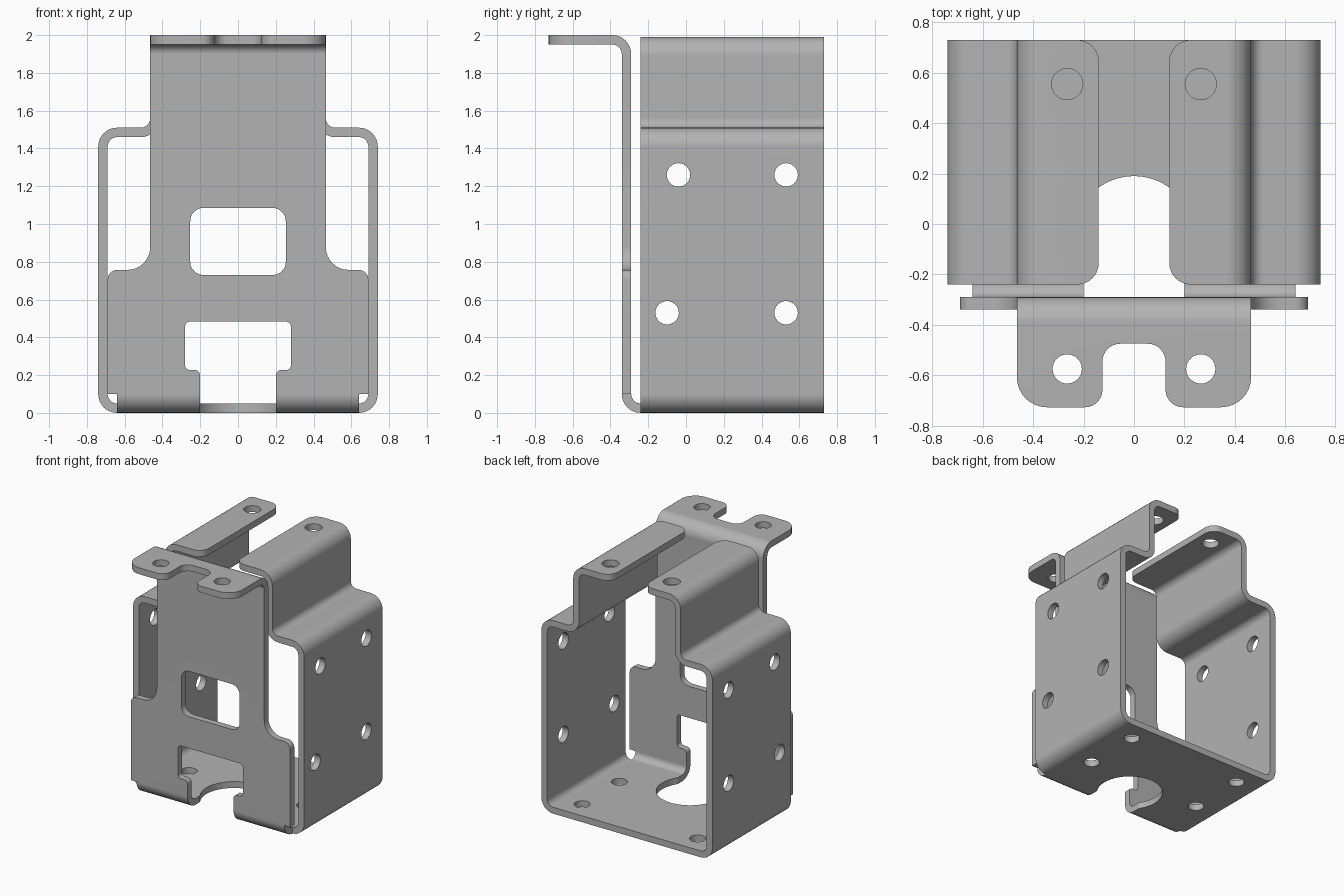
import bpy, bmesh, math
from mathutils import Vector

cube = bpy.data.objects.get("Cube")
if cube:
    bpy.data.objects.remove(cube, do_unlink=True)

T = 0.05        # sheet thickness
BEND = 0.075    # bend radius at mid thickness
BACK, FRONT = 0.73, -0.24

steel = bpy.data.materials.new("grey_steel")
steel.use_nodes = True
GREY = (0.45, 0.45, 0.45, 1)
steel.diffuse_color = GREY
steel.node_tree.nodes["Principled BSDF"].inputs["Base Color"].default_value = GREY


def rounded(corners, closed=True, steps=8):
    """Fillet each (a, b, radius) corner; return (point, left normal) pairs."""
    out, n = [], len(corners)
    for i, (a, b, r) in enumerate(corners):
        p = Vector((a, b))
        prev, nxt = Vector(corners[i - 1][:2]), Vector(corners[(i + 1) % n][:2])
        d0, d1 = (p - prev).normalized(), (nxt - p).normalized()
        if not closed and i in (0, n - 1):
            d = d1 if i == 0 else d0
            out.append((p, Vector((-d.y, d.x))))
            continue
        if r == 0:
            out.append((p, Vector((-d0.y, d0.x))))
            continue
        side = 1 if d0.x * d1.y - d0.y * d1.x > 0 else -1
        turn = math.acos(max(-1, min(1, d0.dot(d1))))
        start = p - d0 * r * math.tan(turn / 2)
        n0 = Vector((-d0.y, d0.x))
        centre = start + n0 * side * r
        for k in range(steps + 1):
            t = side * turn * k / steps
            nk = Vector((n0.x * math.cos(t) - n0.y * math.sin(t),
                         n0.x * math.sin(t) + n0.y * math.cos(t)))
            out.append((centre - nk * side * r, nk))
    return out


def mirrored(half):
    return half + [(-a, b, r) for a, b, r in reversed(half)]


def outline(corners):
    return [p for p, _ in rounded(corners)]


def ribbon(path):
    """Closed section of a bent sheet following a centre path."""
    pts = rounded(path, closed=False)
    return [p + n * T / 2 for p, n in pts] + [p - n * T / 2 for p, n in reversed(pts)]


def circle(a, b, r, n=32):
    return [Vector((a + r * math.cos(math.tau * k / n), b + r * math.sin(math.tau * k / n)))
            for k in range(n)]


def prism(name, pts, axis, lo, hi):
    """Extrude a 2D section along an axis."""
    place = {"x": lambda p, d: (d, p.x, p.y),
             "y": lambda p, d: (p.x, d, p.y),
             "z": lambda p, d: (p.x, p.y, d)}[axis]
    bm = bmesh.new()
    face = bm.faces.new([bm.verts.new(place(p, lo)) for p in pts])
    ext = bmesh.ops.extrude_face_region(bm, geom=[face])
    step = Vector(place(Vector((0, 0)), hi - lo))
    bmesh.ops.translate(bm, vec=step, verts=[v for v in ext["geom"] if isinstance(v, bmesh.types.BMVert)])
    bmesh.ops.recalc_face_normals(bm, faces=bm.faces)
    mesh = bpy.data.meshes.new(name)
    bm.to_mesh(mesh)
    bm.free()
    mesh.materials.append(steel)
    obj = bpy.data.objects.new(name, mesh)
    bpy.context.collection.objects.link(obj)
    return obj


def activate(obj):
    bpy.ops.object.select_all(action="DESELECT")
    obj.select_set(True)
    bpy.context.view_layer.objects.active = obj


def cut(obj, pts, axis, lo, hi, operation="DIFFERENCE"):
    tool = prism("cutter", pts, axis, lo, hi)
    mod = obj.modifiers.new("cut", "BOOLEAN")
    mod.operation, mod.solver, mod.object = operation, "EXACT", tool
    activate(obj)
    bpy.ops.object.modifier_apply(modifier=mod.name)
    bpy.data.objects.remove(tool, do_unlink=True)


def finish(obj):
    activate(obj)
    bpy.ops.object.shade_smooth_by_angle(angle=math.radians(30))
    mod = obj.modifiers.new("flat_panels", "WEIGHTED_NORMAL")
    mod.keep_sharp = True


# Channel: floor, side walls, shoulders and top flanges bent from one sheet
channel = prism("channel_body", ribbon(mirrored([
    (0.14, 1.965, 0), (0.44, 1.965, BEND), (0.44, 1.485, BEND),
    (0.715, 1.485, BEND), (0.715, 0.025, BEND)])), "y", FRONT, BACK)

# Rounded corners on the top flanges
bm = bmesh.new()
bm.from_mesh(channel.data)
tips = [e for e in bm.edges if all(abs(abs(v.co.x) - 0.14) < 0.001 and v.co.z > 1.9 for v in e.verts)
        and abs(e.verts[0].co.z - e.verts[1].co.z) > 0.01]
bmesh.ops.bevel(bm, geom=tips, offset=0.085, segments=8, profile=0.5, affect="EDGES")
bm.to_mesh(channel.data)
bm.free()

# Side wall holes
for y, z in ((-0.04, 1.26), (0.53, 1.26), (-0.10, 0.53), (0.53, 0.53)):
    cut(channel, circle(y, z, 0.062), "x", -1, 1)
# Flange and floor holes
for s in (-1, 1):
    cut(channel, circle(s * 0.265, 0.555, 0.062), "z", 1.8, 2.1)
    for y in (0.57, 0.11):
        cut(channel, circle(s * 0.5, y, 0.058), "z", -0.1, 0.2)
# Floor notch: round opening with a straight mouth
cut(channel, circle(0, -0.05, 0.24, 64), "z", -0.1, 0.2)
cut(channel, outline(mirrored([(0.2, -0.5, 0), (0.2, -0.06, 0)])), "z", -0.1, 0.2)
finish(channel)

# Front sheet: top tab, upright plate and lower bend
plate = prism("front_plate", ribbon([
    (-0.73, 1.975, 0), (-0.315, 1.975, BEND), (-0.315, 0.025, BEND), (-0.238, 0.025, 0)]),
    "x", -0.8, 0.8)
# Stepped silhouette
cut(plate, outline(mirrored([
    (0.64, -0.1, 0), (0.64, 0.1, 0), (0.69, 0.1, 0), (0.69, 0.757, 0.05),
    (0.465, 0.757, 0.12), (0.465, 2.1, 0)])), "y", -1, 1, "INTERSECT")
# Tab shape with rounded ears and middle notch
cut(plate, outline(mirrored([
    (0.125, -0.475, 0.07), (0.125, -0.727, 0.07), (0.465, -0.727, 0.12),
    (0.465, -0.37, 0), (0.9, -0.37, 0), (0.9, 1, 0)])), "z", -1, 3, "INTERSECT")
# Window and lower keyed opening
cut(plate, outline(mirrored([(0.253, 0.73, 0.07), (0.253, 1.085, 0.07)])), "y", -0.5, -0.1)
cut(plate, outline(mirrored([
    (0.2, -0.1, 0), (0.2, 0.227, 0.03), (0.28, 0.227, 0.025), (0.28, 0.483, 0.025)])), "y", -0.5, -0.1)
# Tab holes
for s in (-1, 1):
    cut(plate, circle(s * 0.265, -0.575, 0.058), "z", 1.8, 2.1)
finish(plate)
